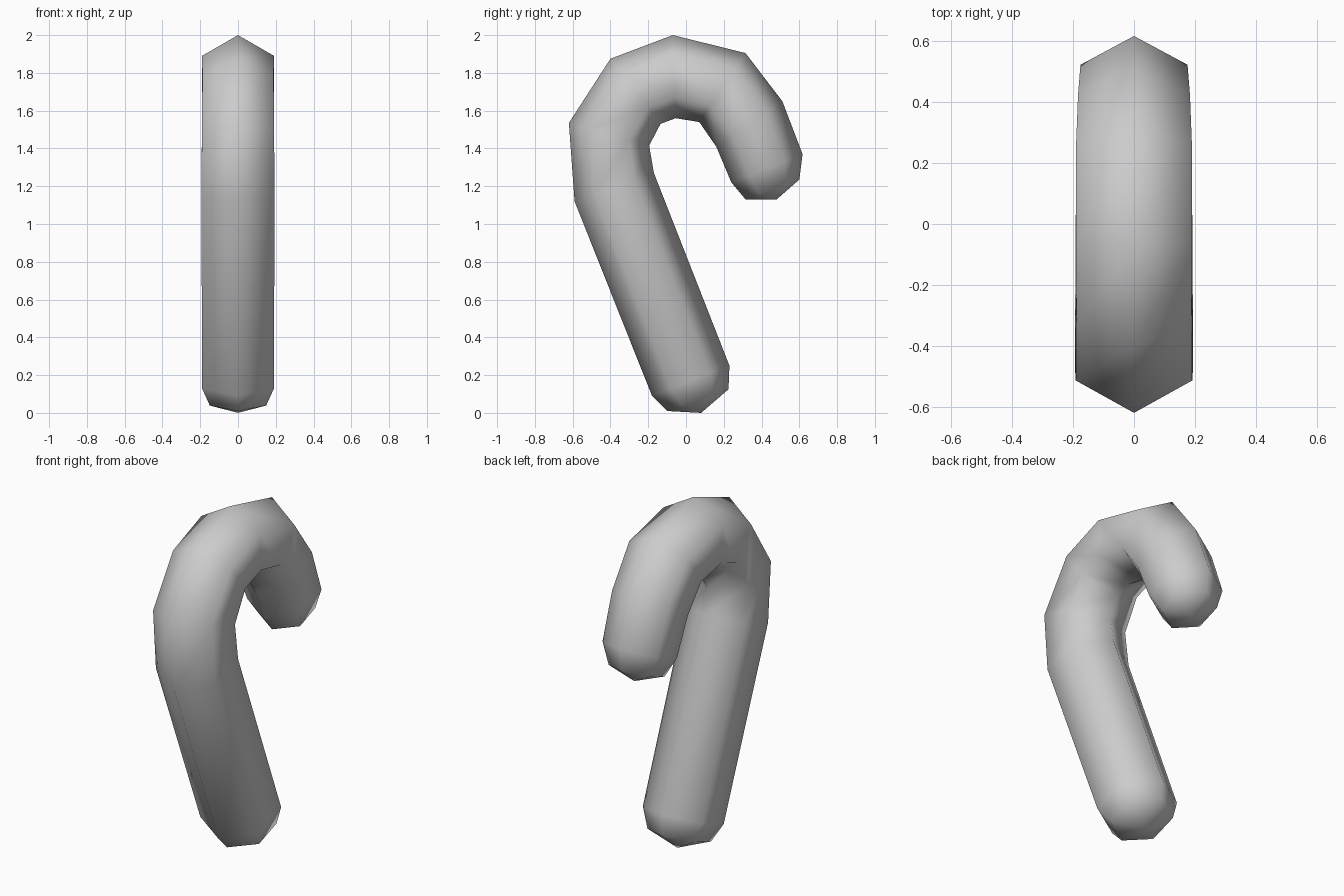
import bpy
import bmesh
import math
from mathutils import Vector

# Remove the default cube
default_cube = bpy.data.objects.get("Cube")
if default_cube:
    bpy.data.objects.remove(default_cube, do_unlink=True)


def make_material(name, colour):
    material = bpy.data.materials.new(name)
    material.use_nodes = True
    material.diffuse_color = colour
    shader = material.node_tree.nodes["Principled BSDF"]
    shader.inputs["Base Color"].default_value = colour
    return material


SIDES = 6
HALF_WIDTH = 0.195

# Outer and inner edge (y, z) of each ring, from the foot to the hook tip
ring_edges = [
    ((-0.10, 0.01), (0.225, 0.125)),
    ((-0.18, 0.09), (0.23, 0.25)),
    ((-0.59, 1.12), (-0.17, 1.27)),
    ((-0.62, 1.535), (-0.195, 1.415)),
    ((-0.40, 1.875), (-0.135, 1.53)),
    ((-0.07, 2.0), (-0.055, 1.56)),
    ((0.315, 1.905), (0.07, 1.54)),
    ((0.51, 1.65), (0.16, 1.41)),
    ((0.617, 1.37), (0.24, 1.22)),
    ((0.60, 1.235), (0.315, 1.13)),
]
foot_pole = (0, 0.08, 0)
tip_pole = (0, 0.48, 1.13)


def add_ring(bm, outer, inner):
    """Six-sided section lying between an outer and an inner edge point."""
    outer, inner = Vector((0, *outer)), Vector((0, *inner))
    centre = (outer + inner) / 2
    reach = outer - centre
    side = Vector((min(reach.length, HALF_WIDTH / math.sin(math.tau / SIDES)), 0, 0))
    ring = []
    for i in range(SIDES):
        angle = math.tau * i / SIDES
        ring.append(bm.verts.new(centre + reach * math.cos(angle) + side * math.sin(angle)))
    return ring


def close_end(bm, ring, pole):
    """Fan from the last ring to a single point."""
    tip = bm.verts.new(pole)
    for a, b in zip(ring, ring[1:] + ring[:1]):
        bm.faces.new((a, b, tip))


# Hooked cane: rings bridged along the bend, rounded at both ends
bm = bmesh.new()
rings = [add_ring(bm, outer, inner) for outer, inner in ring_edges]
for lower, upper in zip(rings, rings[1:]):
    for i in range(SIDES):
        j = (i + 1) % SIDES
        bm.faces.new((lower[i], lower[j], upper[j], upper[i]))
close_end(bm, rings[0], foot_pole)
close_end(bm, rings[-1], tip_pole)
bmesh.ops.recalc_face_normals(bm, faces=bm.faces)
for face in bm.faces:
    face.smooth = True

mesh = bpy.data.meshes.new("hooked_cane")
bm.to_mesh(mesh)
bm.free()
mesh.materials.append(make_material("plain grey", (0.6, 0.6, 0.6, 1)))
cane = bpy.data.objects.new("hooked_cane", mesh)
bpy.context.collection.objects.link(cane)
